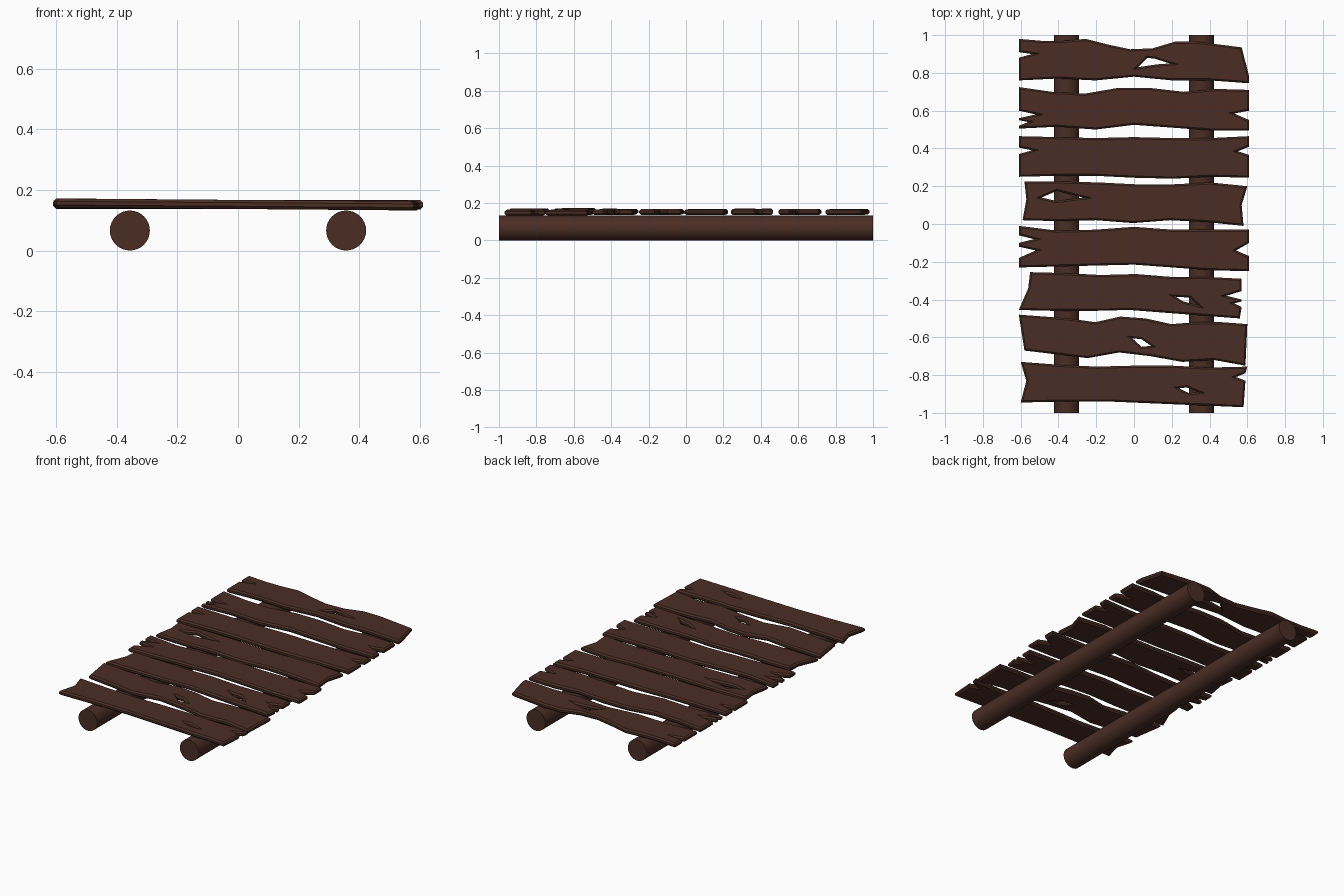
import bpy
import math
import random

random.seed(4)
cube = bpy.data.objects.get("Cube")
if cube:
    bpy.data.objects.remove(cube, do_unlink=True)


def make_material(name, color):
    mat = bpy.data.materials.new(name)
    mat.use_nodes = True
    mat.diffuse_color = color
    shader = mat.node_tree.nodes["Principled BSDF"]
    shader.inputs["Base Color"].default_value = color
    shader.inputs["Roughness"].default_value = 0.9
    return mat


wood = make_material("dark brown wood", (0.069, 0.027, 0.018, 1))

PLANK_Z = 0.152       # middle height of the planks
HALF_THICK = 0.015
CHAMFER = 0.009


def add_loop(curve, points):
    """Closed straight-sided outline on a flat curve."""
    spline = curve.splines.new("POLY")
    spline.points.add(len(points) - 1)
    for point, (x, y) in zip(spline.points, points):
        point.co = (x, y, 0, 1)
    spline.use_cyclic_u = True


def edge(start, end, heights):
    """Spread edge heights evenly between two x positions."""
    step = (end - start) / (len(heights) - 1)
    return [(start + i * step, y) for i, y in enumerate(heights)]


def plank(name, y, back, front, back_x=(-.61, .61), front_x=(-.61, .61),
          left=(), right=(), hole=()):
    """Chamfered board; all y values are measured from the plank's own line.
    left and right list end points from back to front."""
    outline = edge(*back_x, back) + list(right)
    outline += edge(*front_x, front)[::-1] + list(left)[::-1]
    curve = bpy.data.curves.new(name, "CURVE")
    curve.dimensions = "2D"
    curve.fill_mode = "BOTH"
    curve.extrude = HALF_THICK - CHAMFER
    curve.bevel_depth = CHAMFER
    curve.bevel_resolution = 0
    curve.offset = -CHAMFER
    add_loop(curve, outline)
    if hole:
        add_loop(curve, hole)

    # Turn the chamfered outline into a plain mesh
    source = bpy.data.objects.new(name + "_outline", curve)
    bpy.context.scene.collection.objects.link(source)
    graph = bpy.context.evaluated_depsgraph_get()
    mesh = bpy.data.meshes.new_from_object(source.evaluated_get(graph))
    bpy.data.objects.remove(source, do_unlink=True)
    bpy.data.curves.remove(curve)

    mesh.name = name
    mesh.materials.clear()
    mesh.materials.append(wood)
    for face in mesh.polygons:
        face.use_smooth = False
    board = bpy.data.objects.new(name, mesh)
    bpy.context.scene.collection.objects.link(board)
    board.location = (0, y, PLANK_Z)
    board.rotation_euler.y = random.uniform(0, 0.009)


def notch(x, depth, top, tip, bottom):
    """Split in a board end: three points, cut inwards by depth."""
    return [(x, top), (x - math.copysign(depth, x), tip), (x, bottom)]


# Planks, from the back of the walkway to the front
plank("plank_back", .86,
      back=[.12, .11, .11, .12, .09, .065, .07, .105, .105, .09, .075],
      front=[-.1, -.09, -.1, -.08, -.1, -.1, -.115],
      back_x=(-.61, .57), left=notch(-.61, .07, .05, .04, .02),
      right=[(.61, -.08)],
      hole=[(.02, -.03), (.07, .02), (.11, .015), (.19, -.01), (.12, -.015)])

plank("plank_two", .61,
      back=[.115, .09, .08, .11, .11, .09, .105, .1],
      front=[-.105, -.095, -.11, -.085, -.1, -.115, -.115],
      left=notch(-.61, .09, -.01, -.03, -.05)
      + notch(-.61, .05, -.06, -.07, -.09),
      right=notch(.61, .08, -.01, -.025, -.06))

plank("plank_three", .355,
      back=[.11, .105, .1, .105, .1, .1, .11],
      front=[-.105, -.1, -.1, -.11, -.115, -.105, -.11],
      left=notch(-.61, .07, .05, .035, .015),
      right=notch(.61, .06, .055, .03, .01))

plank("plank_four", .11,
      back=[.115, .115, .11, .1, .1, .11, .09],
      front=[-.09, -.095, -.09, -.105, -.09, -.1, -.12],
      back_x=(-.58, .6), front_x=(-.59, .58),
      left=[(-.57, .02)], right=[(.57, -.01)],
      hole=[(-.49, .03), (-.41, .065), (-.27, .03), (-.41, .012)])

plank("plank_five", -.13,
      back=[.12, .095, .1, .115, .1, .1, .1],
      front=[-.1, -.095, -.09, -.085, -.1, -.115, -.12],
      left=notch(-.61, .08, .07, .05, .03)
      + notch(-.61, .09, .01, -.01, -.05),
      right=notch(.61, .07, .03, -.01, -.04))

plank("plank_six", -.37,
      back=[.115, .11, .1, .105, .09, .09, .08],
      front=[-.085, -.09, -.09, -.085, -.1, -.115, -.13],
      back_x=(-.55, .57), front_x=(-.61, .56), left=[(-.56, .03)],
      right=notch(.57, .08, .015, -.01, -.03)
      + notch(.57, .04, -.04, -.05, -.07),
      hole=[(.22, -.015), (.3, -.02), (.34, -.06), (.26, -.04)])

plank("plank_seven", -.61,
      back=[.13, .12, .11, .09, .12, .11, .08, .09, .09, .08],
      front=[-.06, -.08, -.1, -.07, -.09, -.12, -.11, -.14],
      back_x=(-.61, .6), front_x=(-.58, .59),
      hole=[(-.01, .005), (.04, 0), (.09, -.035), (.04, -.04)])

plank("plank_front", -.85,
      back=[.12, .105, .095, .1, .1, .09, .095],
      front=[-.095, -.09, -.09, -.1, -.11, -.12],
      back_x=(-.6, .6), front_x=(-.6, .58), left=[(-.57, .02)],
      right=notch(.59, .05, .06, .04, .02),
      hole=[(.24, -.02), (.28, -.015), (.34, -.04), (.29, -.045)])

# Two round logs carry the planks
RADIUS = 0.066
for side, x in (("right", -.357), ("left", .357)):
    bpy.ops.mesh.primitive_cylinder_add(
        vertices=32, radius=RADIUS, depth=2,
        location=(x, 0, RADIUS), rotation=(math.pi / 2, 0, 0))
    log = bpy.context.object
    log.name = side + "_log"
    log.data.materials.append(wood)
